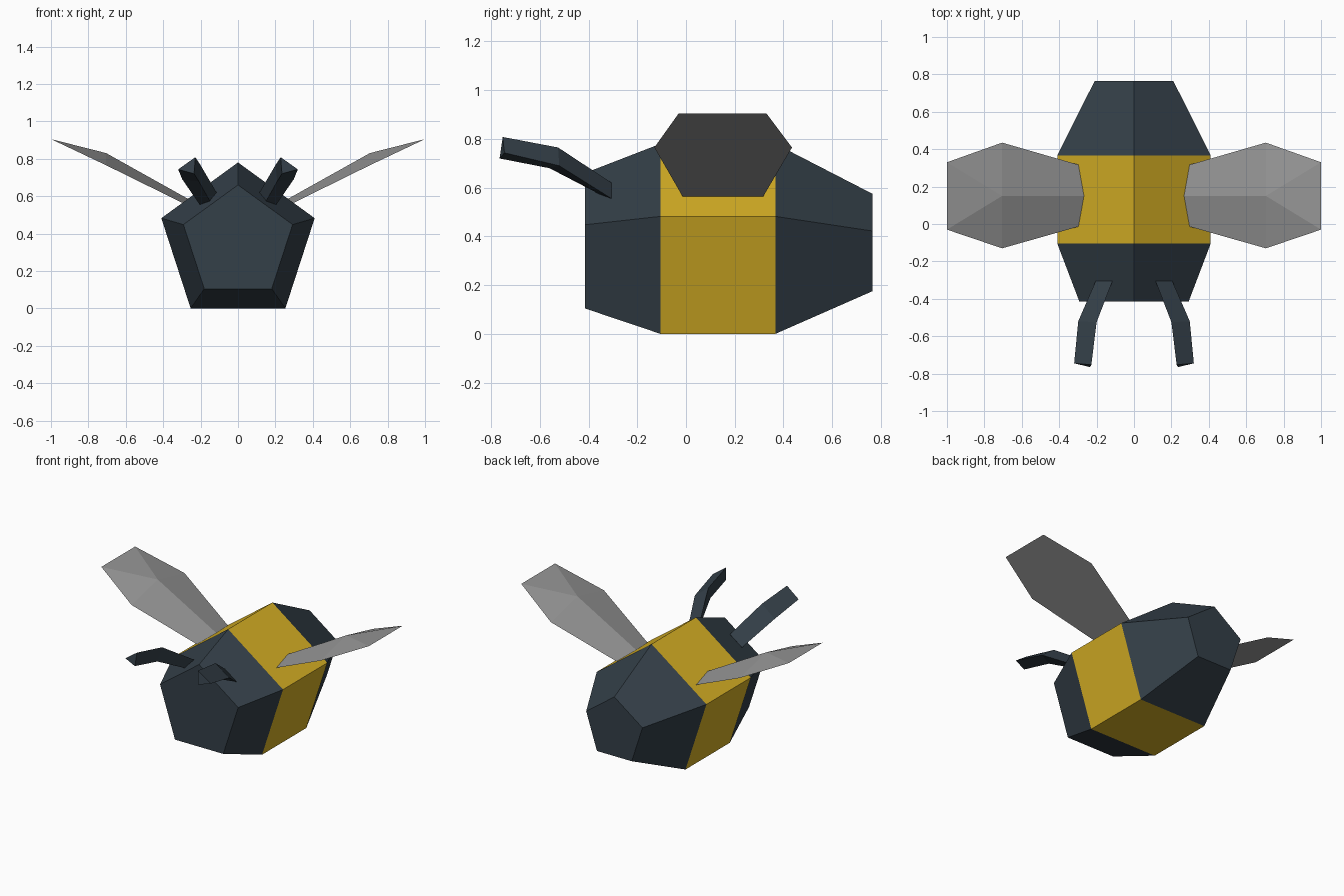
import bpy
import bmesh
import math
from mathutils import Vector

cube = bpy.data.objects.get("Cube")
if cube:
    bpy.data.objects.remove(cube, do_unlink=True)


def make_material(name, rgb):
    mat = bpy.data.materials.new(name)
    color = (*rgb, 1.0)
    mat.diffuse_color = color
    mat.use_nodes = True
    shader = mat.node_tree.nodes["Principled BSDF"]
    shader.inputs["Base Color"].default_value = color
    shader.inputs["Roughness"].default_value = 0.9
    return mat


dark = make_material("dark slate", (0.034, 0.050, 0.065))
gold = make_material("golden yellow", (0.67, 0.43, 0.018))
grey = make_material("wing grey", (0.30, 0.30, 0.30))


def finish(bm, name, materials):
    bmesh.ops.recalc_face_normals(bm, faces=bm.faces[:])
    mesh = bpy.data.meshes.new(name)
    bm.to_mesh(mesh)
    bm.free()
    for mat in materials:
        mesh.materials.append(mat)
    obj = bpy.data.objects.new(name, mesh)
    bpy.context.collection.objects.link(obj)
    return obj


def loft(bm, rings):
    """Skin a list of equal-length point rings and cap both ends."""
    loops = [[bm.verts.new(p) for p in ring] for ring in rings]
    for a, b in zip(loops, loops[1:]):
        for i in range(len(a)):
            j = (i + 1) % len(a)
            bm.faces.new((a[i], a[j], b[j], b[i]))
    bm.faces.new(loops[0])
    bm.faces.new(loops[-1])


def pentagon(y, radius, z):
    angles = [math.tau * i / 5 for i in range(5)]
    return [(radius * math.sin(a), y, z + radius * math.cos(a)) for a in angles]


# Five-sided body, tapered at both ends, with a gold middle band
BAND_FRONT, BAND_BACK = -0.105, 0.367
bm = bmesh.new()
loft(bm, [pentagon(-0.415, 0.307, 0.353),
          pentagon(BAND_FRONT, 0.431, 0.349),
          pentagon(BAND_BACK, 0.431, 0.349),
          pentagon(0.765, 0.221, 0.354)])
for face in bm.faces:
    if BAND_FRONT < face.calc_center_median().y < BAND_BACK and len(face.verts) == 4:
        face.material_index = 1
finish(bm, "body", [dark, gold])

for side, label in ((1, "left"), (-1, "right")):
    # Wing: flat underside with a raised peak, rooted to a point inside the body
    outline = [(-0.28, 0.15, 0.28), (0.705, -0.13, 0.765), (1.0, -0.03, 0.905),
               (1.0, 0.33, 0.905), (0.705, 0.435, 0.765)]
    bm = bmesh.new()
    rim = [bm.verts.new((side * x, y, z)) for x, y, z in outline]
    peak = bm.verts.new((side * 0.705, 0.15, 0.83))
    bm.faces.new(rim)
    for i, vert in enumerate(rim):
        bm.faces.new((vert, rim[(i + 1) % len(rim)], peak))
    finish(bm, label + "_wing", [grey])

    # Antenna: bent three-sided rod
    rings = [[(0.115, -0.305, 0.62), (0.205, -0.305, 0.555), (0.14, -0.32, 0.555)],
             [(0.20, -0.525, 0.765), (0.298, -0.52, 0.69), (0.21, -0.56, 0.68)],
             [(0.228, -0.752, 0.808), (0.32, -0.745, 0.743), (0.235, -0.765, 0.72)]]
    bm = bmesh.new()
    loft(bm, [[Vector((side * x, y, z)) for x, y, z in ring] for ring in rings])
    finish(bm, label + "_antenna", [dark])
